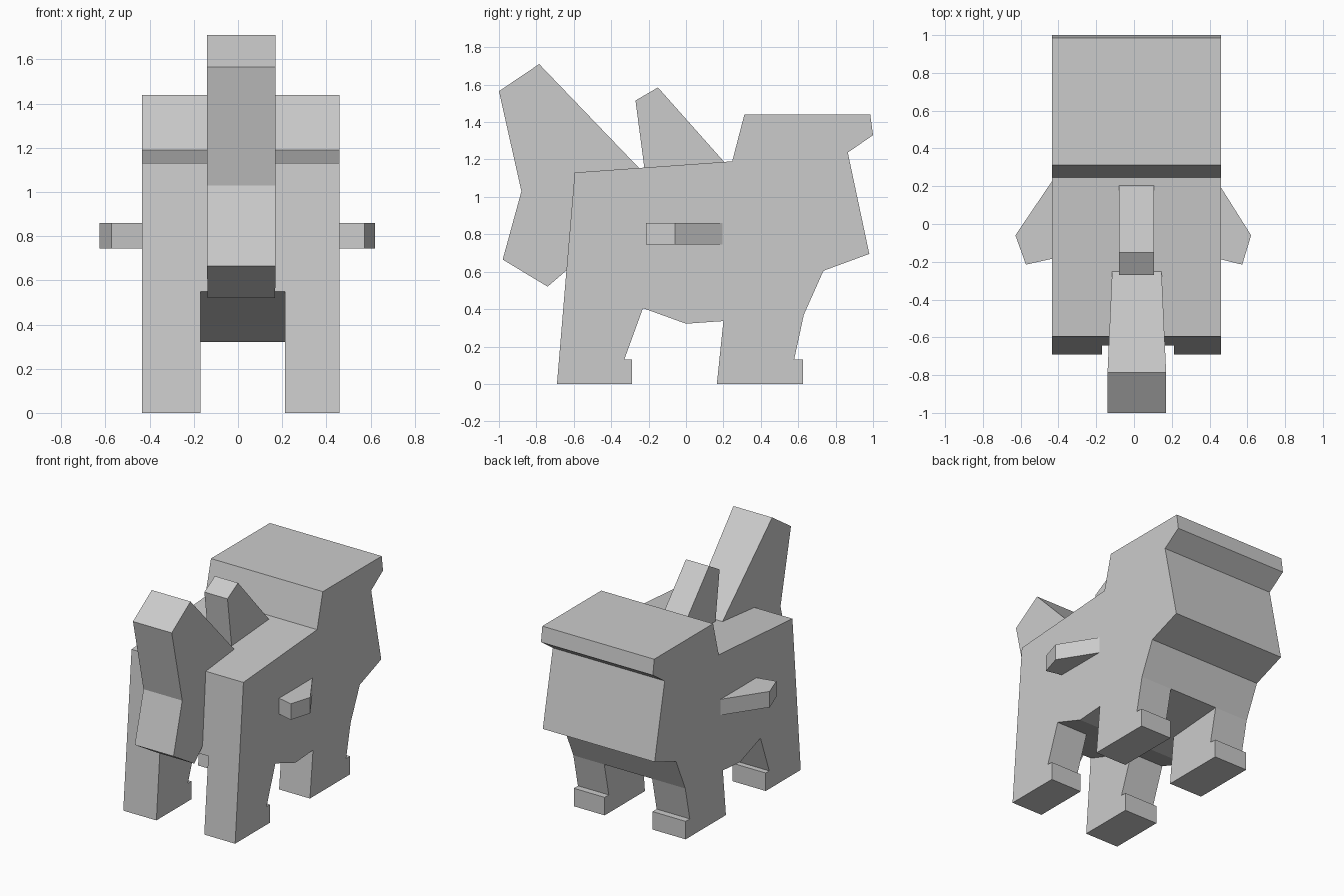
import bpy, bmesh

if "Cube" in bpy.data.objects:
    bpy.data.objects.remove(bpy.data.objects["Cube"])


def prism(name, profile, a, b, axis='x', taper=None):
    """Extrude a 2D profile from a to b along x (profile y,z) or z (profile x,y).
    taper(u) optionally insets the two ends at the given profile coordinate."""
    bm = bmesh.new()
    rings = []
    for end, sign in ((a, 1), (b, -1)):
        ring = []
        for u, v in profile:
            w = end + sign * (taper(u) if taper else 0)
            ring.append(bm.verts.new((w, u, v) if axis == 'x' else (u, v, w)))
        rings.append(ring)
    lo, hi = rings
    n = len(profile)
    bm.faces.new(lo)
    bm.faces.new(hi[::-1])
    for i in range(n):
        j = (i + 1) % n
        bm.faces.new((lo[j], lo[i], hi[i], hi[j]))
    bmesh.ops.recalc_face_normals(bm, faces=bm.faces)
    mesh = bpy.data.meshes.new(name)
    bm.to_mesh(mesh)
    bm.free()
    obj = bpy.data.objects.new(name, mesh)
    bpy.context.collection.objects.link(obj)
    return obj


LEFT, RIGHT = -0.435, 0.46            # outer faces of the body
GAP_LEFT, GAP_RIGHT = -0.17, 0.213    # inner faces of the legs

# torso with raised overhanging rear block
prism("torso", [(-0.644, 0.55), (-0.595, 1.13), (0.247, 1.19), (0.312, 1.44),
                (0.985, 1.44), (1.0, 1.33), (0.865, 1.237), (0.98, 0.695),
                (0.735, 0.605), (0.63, 0.37), (0.2, 0.336), (0.0, 0.322),
                (-0.23, 0.405)], LEFT, RIGHT)

# four legs with stepped feet
front_leg = [(-0.69, 0), (-0.644, 0.55), (-0.23, 0.405), (-0.33, 0.13),
             (-0.29, 0.13), (-0.29, 0)]
back_leg = [(0.165, 0), (0.2, 0.336), (0.63, 0.37), (0.578, 0.13),
            (0.625, 0.13), (0.625, 0)]
for side, a, b in (("left", LEFT, GAP_LEFT), ("right", GAP_RIGHT, RIGHT)):
    prism("front_leg_" + side, front_leg, a, b)
    prism("back_leg_" + side, back_leg, a, b)

# tall bent front slab, narrowing where it enters the torso
prism("front_slab", [(-0.25, 1.153), (-0.785, 1.71), (-1.0, 1.565), (-0.88, 1.03),
                     (-0.98, 0.665), (-0.74, 0.52), (-0.6, 0.64)], -0.14, 0.17,
      taper=lambda y: 0.024 * max(0.0, (y + 0.785) / 0.535))

# small upright fin on the back
prism("top_fin", [(-0.222, 1.15), (-0.27, 1.515), (-0.15, 1.585), (0.21, 1.18)],
      -0.08, 0.105)

# side fins
prism("side_fin_right", [(0.45, 0.21), (0.62, -0.06), (0.573, -0.215), (0.45, -0.185)],
      0.745, 0.86, axis='z')
prism("side_fin_left", [(-0.425, 0.24), (-0.628, -0.06), (-0.572, -0.215), (-0.425, -0.182)],
      0.745, 0.86, axis='z')
